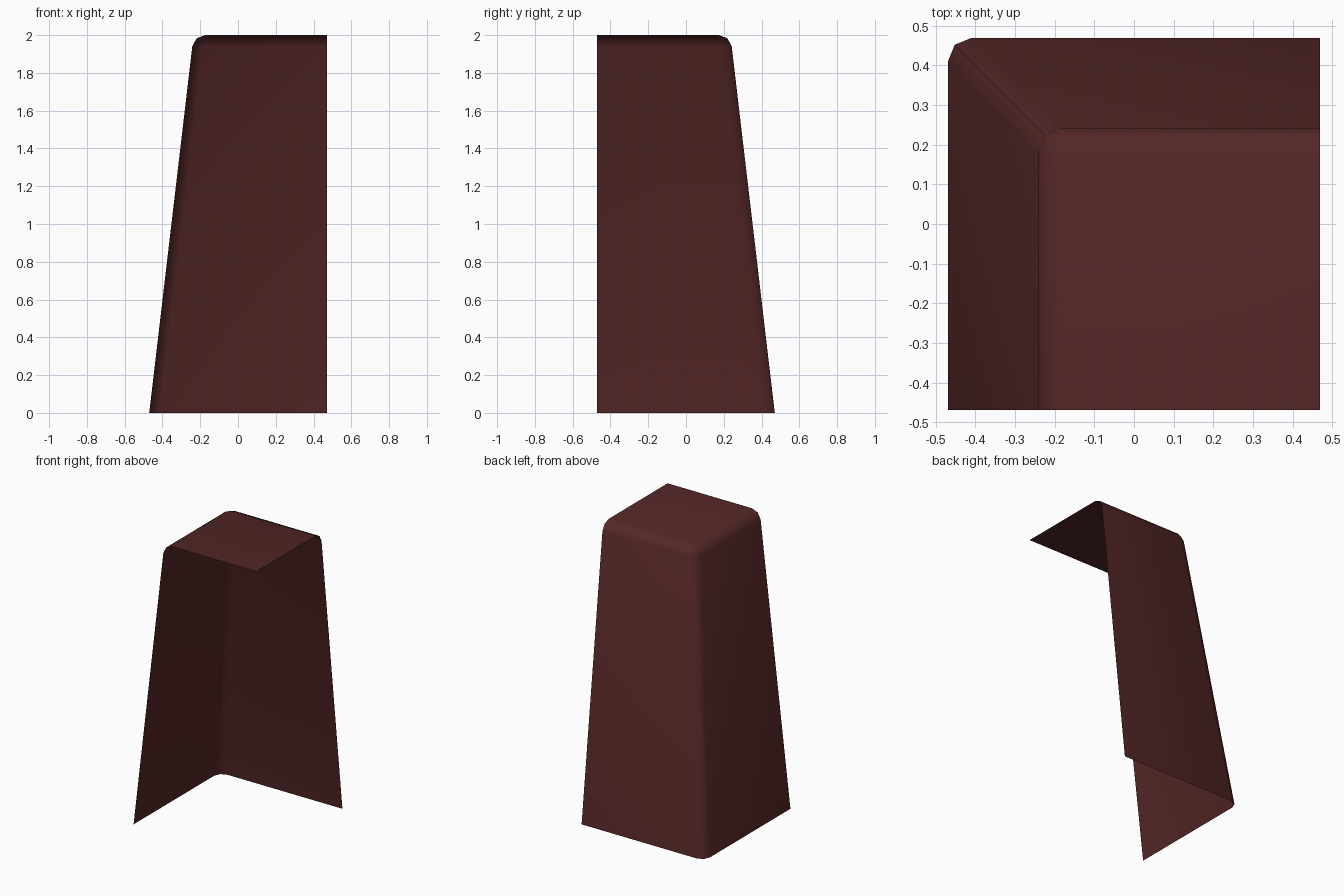
import bpy, bmesh

if "Cube" in bpy.data.objects:
    bpy.data.objects.remove(bpy.data.objects["Cube"])

BASE, TOP, HEIGHT = 0.47, 0.235, 2.0

bm = bmesh.new()

# Corner points of the open, tapered shell
base_front = bm.verts.new((-BASE, -BASE, 0))
base_corner = bm.verts.new((-BASE, BASE, 0))
base_right = bm.verts.new((BASE, BASE, 0))
top_front = bm.verts.new((-TOP, -BASE, HEIGHT))
top_corner = bm.verts.new((-TOP, TOP, HEIGHT))
top_right = bm.verts.new((BASE, TOP, HEIGHT))
top_near = bm.verts.new((BASE, -BASE, HEIGHT))

# Sloping left wall, sloping back wall and flat top; other sides stay open
bm.faces.new((base_front, top_front, top_corner, base_corner))
bm.faces.new((base_corner, top_corner, top_right, base_right))
bm.faces.new((top_front, top_near, top_right, top_corner))
bm.normal_update()

# Round the three shared edges
shared = [e for e in bm.edges if len(e.link_faces) == 2]
bmesh.ops.bevel(bm, geom=shared, offset=0.06, offset_type='OFFSET',
                segments=2, profile=0.5, affect='EDGES')
for face in bm.faces:
    face.smooth = True

mesh = bpy.data.meshes.new("corner_shell")
bm.to_mesh(mesh)
bm.free()

# Single dark red colour
mat = bpy.data.materials.new("dark red")
mat.diffuse_color = (0.09, 0.02, 0.02, 1)
mat.use_nodes = True
mat.node_tree.nodes["Principled BSDF"].inputs["Base Color"].default_value = mat.diffuse_color
mesh.materials.append(mat)

shell = bpy.data.objects.new("corner_shell", mesh)
bpy.context.collection.objects.link(shell)
